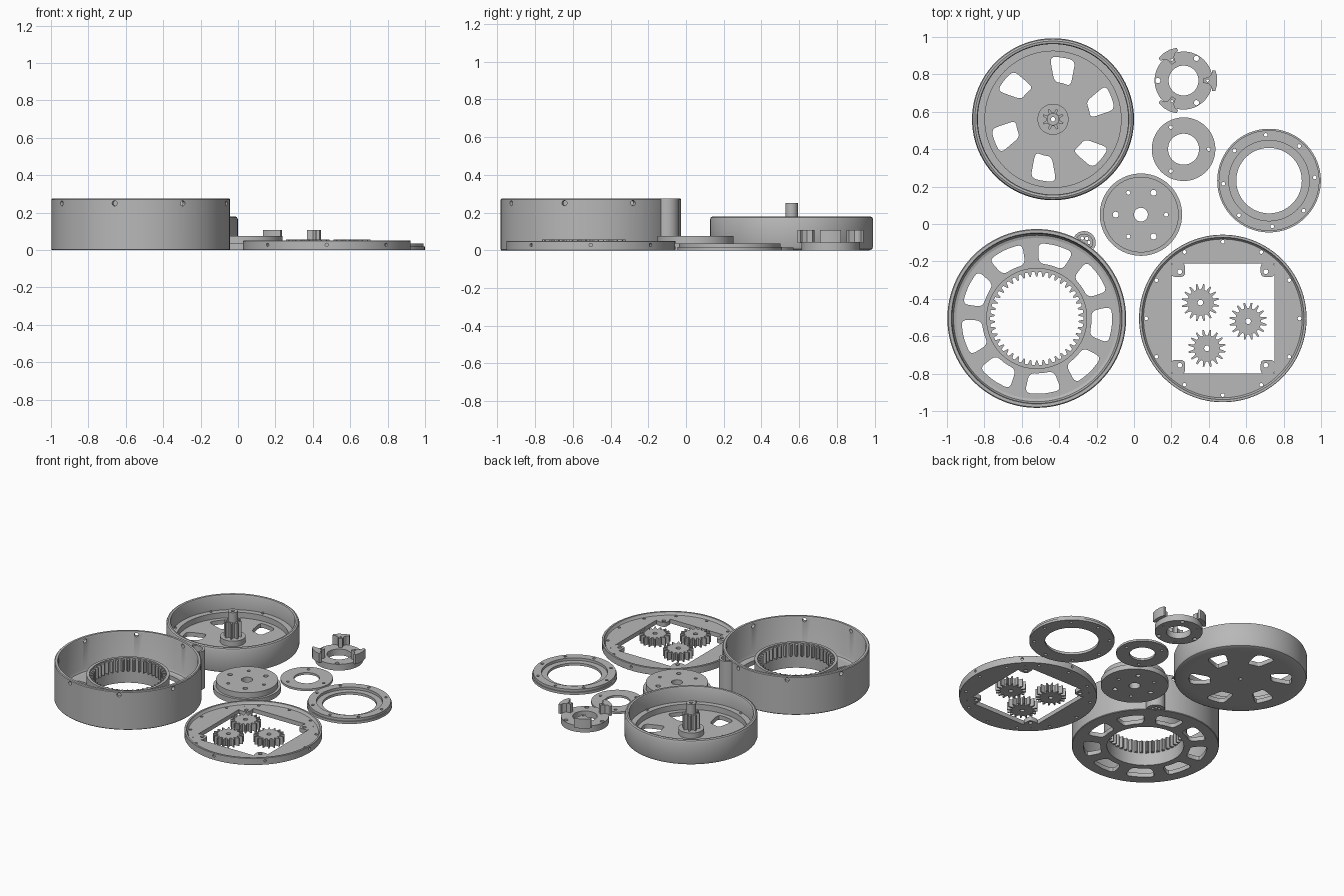
import bpy, bmesh
from math import sin, cos, pi, radians
from mathutils import Vector, Matrix

cube = bpy.data.objects.get("Cube")
if cube:
    bpy.data.objects.remove(cube, do_unlink=True)

grey = bpy.data.materials.new("light_grey")
grey.use_nodes = True
COLOUR = (0.48, 0.48, 0.48, 1)
grey.diffuse_color = COLOUR
grey.node_tree.nodes["Principled BSDF"].inputs["Base Color"].default_value = COLOUR


# ---------- helpers ----------
def finish(name, bm, at=(0, 0)):
    bmesh.ops.remove_doubles(bm, verts=bm.verts, dist=0.0001)
    bmesh.ops.recalc_face_normals(bm, faces=bm.faces)
    mesh = bpy.data.meshes.new(name)
    bm.to_mesh(mesh)
    bm.free()
    mesh.materials.clear()
    mesh.materials.append(grey)
    mesh.shade_smooth()
    mesh.set_sharp_from_angle(angle=radians(32))
    ob = bpy.data.objects.new(name, mesh)
    ob.location = (at[0], at[1], 0)
    bpy.context.collection.objects.link(ob)
    return ob


def polar(r, deg):
    return Vector((r * cos(radians(deg)), r * sin(radians(deg))))


def circle(r, at=(0, 0), n=None):
    n = n or (96 if r > 0.15 else 48 if r > 0.05 else 16)
    return [Vector(at) + polar(r, 360 * i / n) for i in range(n)]


def hole_ring(count, dist, r, start=0):
    return [circle(r, polar(dist, start + 360 * i / count)) for i in range(count)]


def gear(root, tip, teeth):
    step = 360 / teeth
    shape = [(root, 0.0), (root, 0.22), (tip, 0.42), (tip, 0.62), (root, 0.82)]
    return [polar(r, (i + f) * step) for i in range(teeth) for r, f in shape]


def rounded(pts, d):
    out = []
    for i, p in enumerate(pts):
        a, b = pts[i - 1] - p, pts[(i + 1) % len(pts)] - p
        a = p + a.normalized() * min(d, a.length * 0.45)
        b = p + b.normalized() * min(d, b.length * 0.45)
        for t in (0, 0.25, 0.5, 0.75, 1):
            out.append(a * (1 - t) ** 2 + p * 2 * t * (1 - t) + b * t * t)
    return out


def window(r0, r1, deg, half0, half1, skew=0, corner=0.035):
    pts = [polar(r0, deg + half0 * k) for k in (-1, 0, 1)]
    pts += [polar(r1, deg + skew + half1 * k) for k in (1, 0, -1)]
    return rounded(pts, corner)


def plate(name, loops, z0, z1, at=(0, 0)):
    """Extrude an outline with holes from z0 to z1."""
    cu = bpy.data.curves.new(name, 'CURVE')
    cu.dimensions, cu.fill_mode, cu.extrude = '2D', 'BOTH', (z1 - z0) / 2
    for loop in loops:
        sp = cu.splines.new('POLY')
        sp.points.add(len(loop) - 1)
        for pt, p in zip(sp.points, loop):
            pt.co = (p[0], p[1], 0, 1)
        sp.use_cyclic_u = True
    tmp = bpy.data.objects.new(name + "_outline", cu)
    bpy.context.collection.objects.link(tmp)
    deps = bpy.context.evaluated_depsgraph_get()
    mesh = bpy.data.meshes.new_from_object(tmp.evaluated_get(deps))
    bm = bmesh.new()
    bm.from_mesh(mesh)
    bpy.data.objects.remove(tmp)
    bpy.data.curves.remove(cu)
    bpy.data.meshes.remove(mesh)
    bmesh.ops.translate(bm, verts=bm.verts, vec=(0, 0, (z0 + z1) / 2))
    return finish(name, bm, at)


def lathe(name, profile, at, steps=96):
    """Revolve a closed (radius, z) profile."""
    bm = bmesh.new()
    vs = [bm.verts.new((r, 0, z)) for r, z in profile]
    es = [bm.edges.new((v, vs[i - 1])) for i, v in enumerate(vs)]
    bmesh.ops.spin(bm, geom=vs + es, cent=(0, 0, 0), axis=(0, 0, 1),
                   angle=2 * pi, steps=steps)
    return finish(name, bm, at)


def drill_sides(ob, count, r, z, start, size, depth):
    """Cut radial screw holes into the outside of a wall."""
    bm = bmesh.new()
    for i in range(count):
        a = radians(start + 360 * i / count)
        m = (Matrix.Rotation(a, 4, 'Z') @ Matrix.Translation((r, 0, z))
             @ Matrix.Rotation(pi / 2, 4, 'Y'))
        bmesh.ops.create_cone(bm, cap_ends=True, segments=16, radius1=size,
                              radius2=size, depth=depth, matrix=m)
    cutter = finish(ob.name + "_cutter", bm, ob.location[:2])
    cutter.hide_render = True
    mod = ob.modifiers.new("screw_holes", 'BOOLEAN')
    mod.object, mod.operation, mod.solver = cutter, 'DIFFERENCE', 'EXACT'
    deps = bpy.context.evaluated_depsgraph_get()
    mesh = bpy.data.meshes.new_from_object(ob.evaluated_get(deps))
    ob.modifiers.clear()
    ob.data = mesh
    mesh.shade_smooth()
    mesh.set_sharp_from_angle(angle=radians(32))
    bpy.data.objects.remove(cutter)


# ---------- housing with internal ring gear ----------
C = (-0.52, -0.505)
wall = lathe("housing_wall", [(0.43, 0), (0.475, 0), (0.478, 0.004), (0.478, 0.27),
                              (0.473, 0.275), (0.457, 0.275), (0.453, 0.265),
                              (0.453, 0.05), (0.445, 0.035), (0.43, 0.03)], C)
drill_sides(wall, 8, 0.465, 0.25, -17, 0.014, 0.06)
slots = [window(0.295, 0.405, 75 + 40 * i, 13, 14) for i in range(9)]
plate("housing_floor", [circle(0.432), circle(0.25)] + slots, 0, 0.03, C)
plate("ring_gear_sleeve", [circle(0.27), circle(0.25)], 0.0, 0.18, C)
plate("ring_gear", [circle(0.258), gear(0.25, 0.225, 42)], 0.09, 0.172, C)

# wire guide on the side of the housing
G = Vector(C) + polar(0.478, 58)
arc = range(-90, 91, 15)
plate("wire_guide", [[polar(0.062, 58 + a) for a in arc]
                     + [polar(0.045, 58 - a) for a in arc]], 0, 0.275, G)
plate("wire_guide_floor", [[polar(0.05, 58 + a) for a in arc]]
      + [circle(0.009, polar(0.026, 58 + a)) for a in (-55, 0, 55)], 0, 0.03, G)

# ---------- rotor cup with pinion shaft ----------
C = (-0.433, 0.56)
lathe("rotor_wall", [(0.345, 0), (0.413, 0), (0.427, 0.006), (0.433, 0.02),
                     (0.433, 0.162), (0.428, 0.175), (0.418, 0.18), (0.406, 0.178),
                     (0.402, 0.17), (0.402, 0.07), (0.364, 0.07), (0.364, 0.03),
                     (0.345, 0.03)], C)
plate("rotor_ledge_pins", hole_ring(7, 0.39, 0.008, 95), 0.07, 0.078, C)
cuts = [window(0.2, 0.335, 15 + 60 * i, 13, 12, 6) for i in range(6)]
bore = circle(0.012)
plate("rotor_floor", [circle(0.346), bore] + cuts, 0, 0.03, C)
plate("rotor_hub", [circle(0.083), bore], 0.03, 0.07, C)
plate("pinion", [gear(0.036, 0.058, 8), bore], 0.07, 0.18, C)
plate("rotor_shaft", [circle(0.033, n=32), bore], 0.18, 0.25, C)

# ---------- round cover with square opening ----------
C = (0.475, -0.505)
rim = lathe("cover_rim", [(0.424, 0), (0.446, 0), (0.448, 0.003), (0.448, 0.048),
                          (0.446, 0.05), (0.434, 0.05), (0.43, 0.036), (0.424, 0.03)], C)
drill_sides(rim, 8, 0.448, 0.028, 0, 0.009, 0.024)
square = [Vector(p) for p in ((-0.275, -0.295), (0.275, -0.295),
                              (0.275, 0.295), (-0.275, 0.295))]
plate("cover_floor", [circle(0.425), square] + hole_ring(12, 0.41, 0.01), 0, 0.03, C)
for sx in (-1, 1):
    for sy in (-1, 1):
        p = Vector((0.23 * sx, 0.25 * sy))
        q = Vector((0.278 * sx, 0.298 * sy))
        side, up = Vector((0.028 * sx, 0)), Vector((0, 0.028 * sy))
        tab = rounded([p - side - up, p + up * -1 + (q - p) * Vector((1, 0)).x,
                       q, p - side + up * 1.5], 0.025)
        tab = rounded([p - side - up, Vector((q.x, p.y - up.y)), q,
                       Vector((p.x - side.x, q.y))], 0.025)
        plate("cover_mount_tab", [tab, circle(0.013, p)], 0, 0.03, C)

# ---------- three planet gears ----------
for at in ((0.355, -0.42), (0.61, -0.52), (0.39, -0.665)):
    plate("planet_gear", [gear(0.07, 0.1, 16), circle(0.015)], 0, 0.056, at)

# ---------- retaining ring ----------
C = (0.722, 0.232)
holes = hole_ring(8, 0.245, 0.01, 4)
plate("retaining_ring_base", [circle(0.277), circle(0.175)] + holes, 0, 0.018, C)
plate("retaining_ring_top", [circle(0.269), circle(0.215)] + holes, 0.018, 0.036, C)

# ---------- thin washer ----------
plate("washer", [circle(0.17), circle(0.083)] + hole_ring(3, 0.135, 0.01),
      0, 0.015, (0.265, 0.4))

# ---------- planet carrier with three posts ----------
C = (0.265, 0.767)
plate("carrier_disc", [circle(0.155), circle(0.08)]
      + hole_ring(3, 0.137, 0.014, 60) + hole_ring(3, 0.128, 0.007), 0, 0.045, C)
for a in (0, 120, 240):
    half = [(0.105, 0.012), (0.135, 0.018), (0.15, 0.035), (0.153, 0.055), (0.17, 0.055)]
    post = half + [(0.18, 0.02)] + [(x, -y) for x, y in [(0.18, 0.02)] + half[::-1]]
    turn = Matrix.Rotation(radians(a), 2)
    plate("carrier_post", [[turn @ Vector(p) for p in post],
                           circle(0.007, polar(0.128, a))], 0.04, 0.108, C)

# ---------- output disc ----------
C = (0.037, 0.05)
holes = [circle(0.037, n=32)] + hole_ring(3, 0.135, 0.016, 60) + hole_ring(3, 0.135, 0.011)
plate("output_disc_flange", [circle(0.22)] + holes, 0, 0.036, C)
plate("output_disc_top", [circle(0.202)] + holes, 0.036, 0.076, C)
